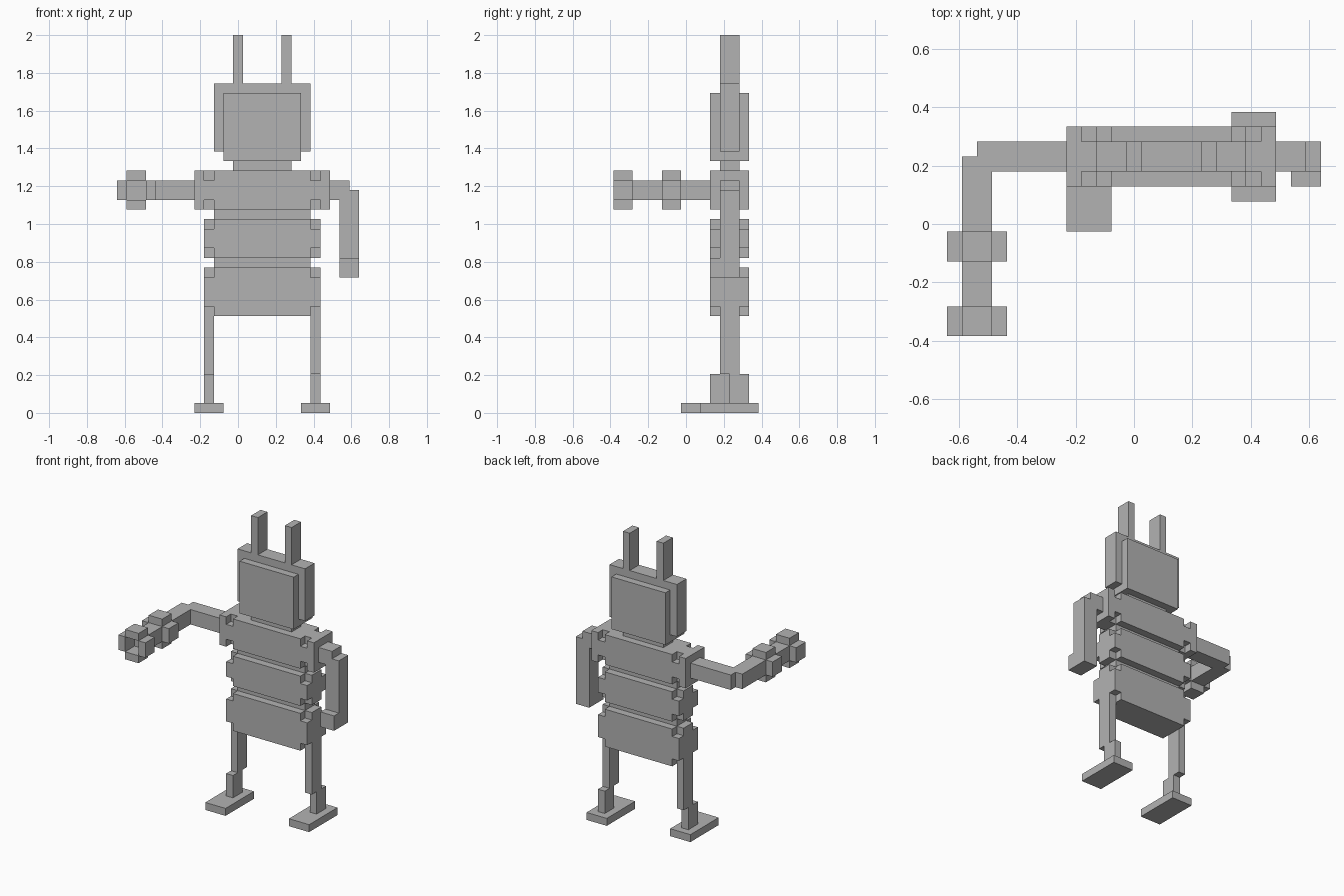
import bpy
import bmesh
from mathutils import Vector

cube = bpy.data.objects.get("Cube")
if cube:
    bpy.data.objects.remove(cube, do_unlink=True)

U = 2 / 39                      # size of one block
ORIGIN = Vector((12.5, 7.5, 0))  # block coordinates of the centre

grey = bpy.data.materials.new("plain_grey")
grey.use_nodes = True
COLOUR = (0.45, 0.45, 0.45, 1)
grey.diffuse_color = COLOUR
grey.node_tree.nodes["Principled BSDF"].inputs["Base Color"].default_value = COLOUR


def cells(x, y, z):
    """All unit blocks inside three (start, end) ranges."""
    return {(i, j, k) for i in range(*x) for j in range(*y) for k in range(*z)}


def build(name, blocks):
    """Turn a set of blocks into one clean outer shell."""
    bm = bmesh.new()
    for c in blocks:
        for axis in range(3):
            for side in (0, 1):
                n = list(c)
                n[axis] += 2 * side - 1
                if tuple(n) in blocks:
                    continue
                a, b = (axis + 1) % 3, (axis + 2) % 3
                loop = []
                for da, db in ((0, 0), (1, 0), (1, 1), (0, 1)):
                    p = Vector(c)
                    p[axis] += side
                    p[a] += da
                    p[b] += db
                    loop.append(bm.verts.new((p - ORIGIN) * U))
                bm.faces.new(loop if side else loop[::-1])
    bmesh.ops.remove_doubles(bm, verts=bm.verts[:], dist=U / 100)
    bmesh.ops.dissolve_limit(bm, angle_limit=0.01, verts=bm.verts[:], edges=bm.edges[:])
    mesh = bpy.data.meshes.new(name)
    bm.to_mesh(mesh)
    bm.free()
    mesh.materials.append(grey)
    obj = bpy.data.objects.new(name, mesh)
    bpy.context.collection.objects.link(obj)
    return obj


def notched_slab(name, x, z):
    """Torso slab with small notches near its corners, front and back."""
    slab = cells(x, (10, 14), z)
    for i in (9, 20):
        for j in (10, 13):
            for k in (z[0], z[1] - 1):
                slab.discard((i, j, k))
    build(name, slab)


CORE = (11, 13)  # depth of the thin central parts

# Torso slabs and the thin waists between them
notched_slab("hips", (9, 21), (10, 15))
notched_slab("belly", (9, 21), (16, 20))
notched_slab("chest", (8, 22), (21, 25))
build("lower_waist", cells((10, 20), CORE, (15, 16)))
build("upper_waist", cells((10, 20), CORE, (20, 21)))

# Neck, head with front and back plates, and ears
build("neck", cells((12, 18), CORE, (25, 26)))
build("head", cells((10, 20), CORE, (27, 34)) | cells((11, 19), (10, 14), (26, 33)))
for side, x in (("right", 12), ("left", 17)):
    build(side + "_ear", cells((x, x + 1), CORE, (34, 39)))

# Legs in mid stride: the right one steps forward, the left one back
for side, x, y in (("right", 9, 10), ("left", 20, 12)):
    build(side + "_upper_leg", cells((x, x + 1), CORE, (4, 10)))
    build(side + "_lower_leg", cells((x, x + 1), (y, y + 2), (1, 4)))
    build(side + "_foot", cells((x - 1, x + 2), (y - 3, y + 3), (0, 1)))

# Left arm hanging down, hand turned forward
build("left_arm", cells((22, 24), CORE, (22, 24))
      | cells((23, 25), CORE, (14, 23))
      | cells((23, 25), (10, 13), (14, 16)))

# Right arm reaching out and bent forward
build("right_arm", cells((2, 8), CORE, (22, 24)) | cells((1, 3), (2, 12), (22, 24)))

# Wrist cuff and open claw: four blocks around the forearm
for name, y in (("wrist_cuff", 5), ("claw", 0)):
    depth = (y, y + 2)
    for part, x, z in (("top", (1, 3), (24, 25)), ("bottom", (1, 3), (21, 22)),
                       ("outer", (0, 1), (22, 24)), ("inner", (3, 4), (22, 24))):
        build(name + "_" + part, cells(x, depth, z))
